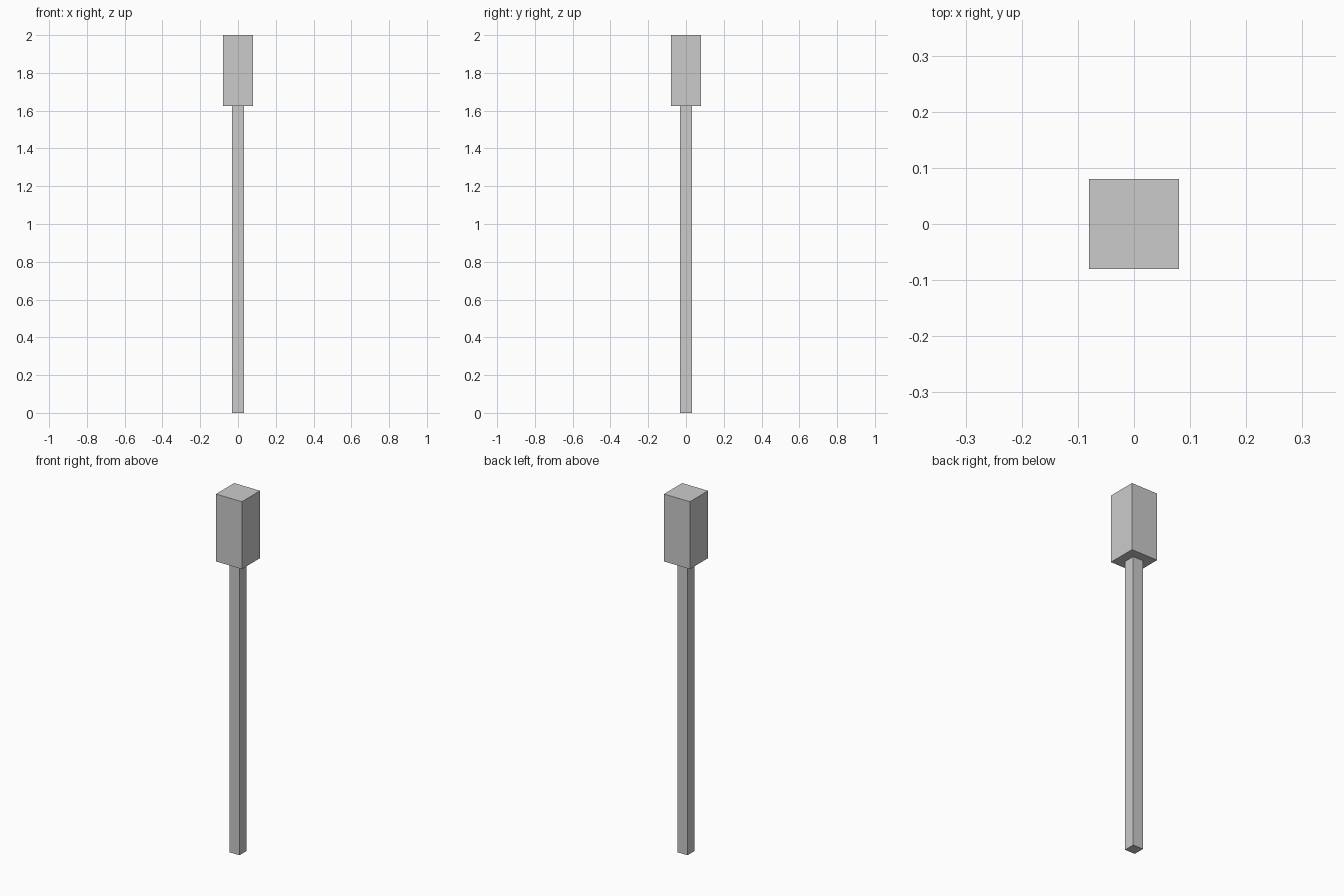
import bpy

if "Cube" in bpy.data.objects:
    bpy.data.objects.remove(bpy.data.objects["Cube"])


def box(name, width, z0, z1):
    """Square-section block centred on the z axis, from z0 to z1."""
    bpy.ops.mesh.primitive_cube_add(size=1, location=(0, 0, (z0 + z1) / 2))
    ob = bpy.context.object
    ob.name = name
    ob.scale = (width, width, z1 - z0)
    bpy.ops.object.transform_apply(location=False, rotation=False, scale=True)
    return ob


HEAD_BOTTOM = 1.625

# Slim square shaft
box("shaft", 0.062, 0.0, HEAD_BOTTOM)

# Wider block on top
box("head", 0.16, HEAD_BOTTOM, 2.0)
